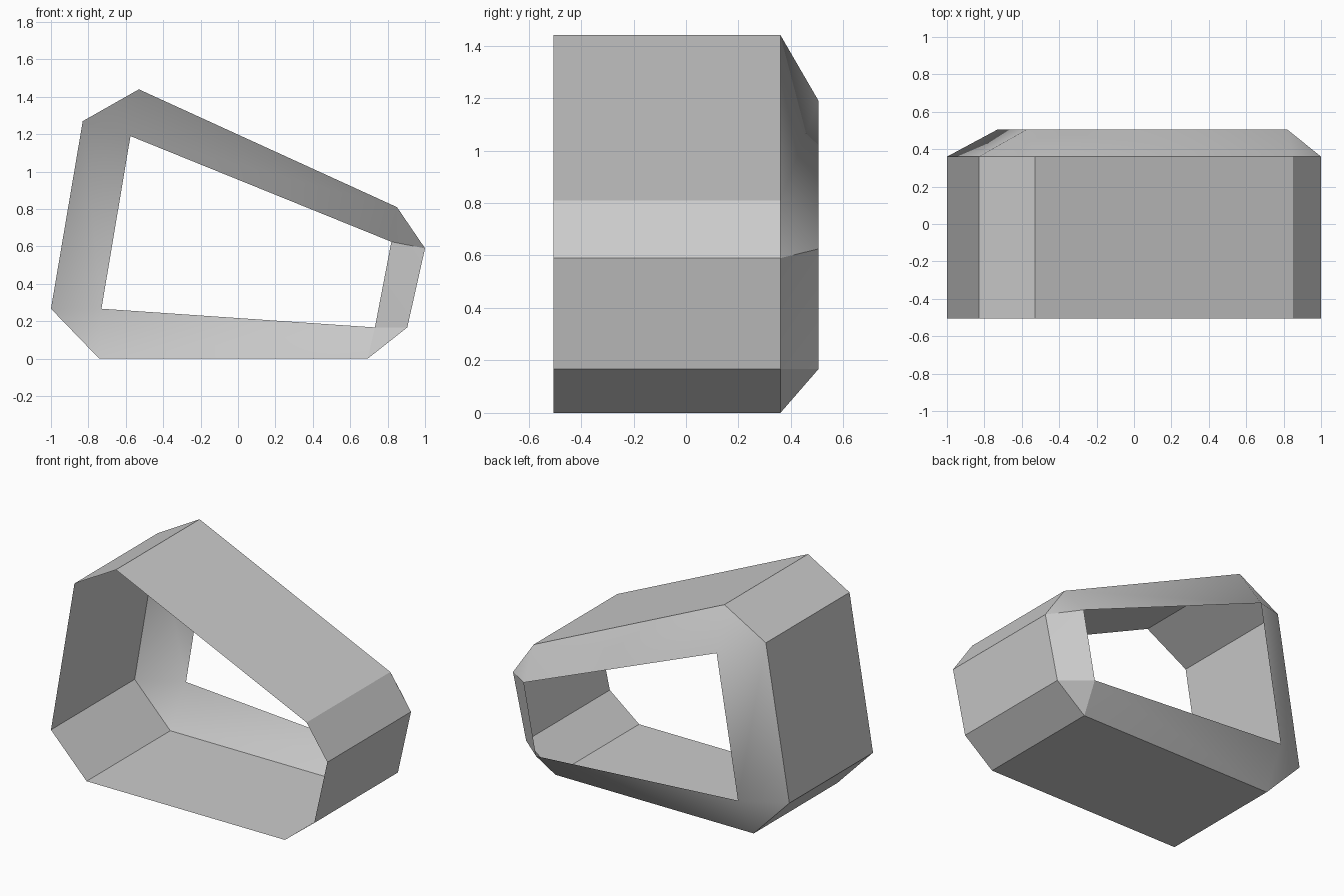
import bpy, bmesh, math

cube = bpy.data.objects.get("Cube")
if cube:
    bpy.data.objects.remove(cube, do_unlink=True)

FRONT, SHOULDER, BACK = -0.505, 0.36, 0.505

# Each corner: the two ends of its outer chamfer and its point on the back opening (x, z)
corners = [
    ((-0.83, 1.27), (-0.53, 1.44), (-0.575, 1.19)),
    ((0.85, 0.81), (1.0, 0.59), (0.82, 0.625)),
    ((0.905, 0.167), (0.693, 0.0), (0.732, 0.167)),
    ((-0.742, 0.0), (-1.0, 0.267), (-0.73, 0.267)),
]

grey = bpy.data.materials.new("plain grey")
grey.use_nodes = True
colour = (0.6, 0.6, 0.6, 1)
grey.diffuse_color = colour
grey.node_tree.nodes["Principled BSDF"].inputs["Base Color"].default_value = colour

bm = bmesh.new()


def vert(point, y):
    return bm.verts.new((point[0], y, point[1]))


outer = [p for corner in corners for p in corner[:2]]
front = [vert(p, FRONT) for p in outer]
shoulder = [vert(p, SHOULDER) for p in outer]
back = [vert(corner[2], BACK) for corner in corners]
n = len(outer)

# Straight wall of the sleeve, open at the front
for i in range(n):
    j = (i + 1) % n
    bm.faces.new((front[i], front[j], shoulder[j], shoulder[i]))

# Tapered rim: a triangle at each corner, a folded panel along each side
for i, tip in enumerate(back):
    start, end = shoulder[2 * i], shoulder[2 * i + 1]
    following = shoulder[(2 * i + 2) % n]
    bm.faces.new((start, end, tip))
    bm.faces.new((end, following, tip))
    bm.faces.new((following, back[(i + 1) % len(back)], tip))

bmesh.ops.recalc_face_normals(bm, faces=bm.faces)
# Point the sheet's normals outwards
bm.faces.ensure_lookup_table()
if bm.faces[1].normal.z < 0:
    bmesh.ops.reverse_faces(bm, faces=bm.faces)

mesh = bpy.data.meshes.new("tapered_sleeve")
bm.to_mesh(mesh)
bm.free()
mesh.materials.append(grey)
sleeve = bpy.data.objects.new("tapered_sleeve", mesh)
bpy.context.collection.objects.link(sleeve)

# Soft shading over the rim folds only
bpy.context.view_layer.objects.active = sleeve
sleeve.select_set(True)
bpy.ops.object.shade_smooth_by_angle(angle=math.radians(30))
